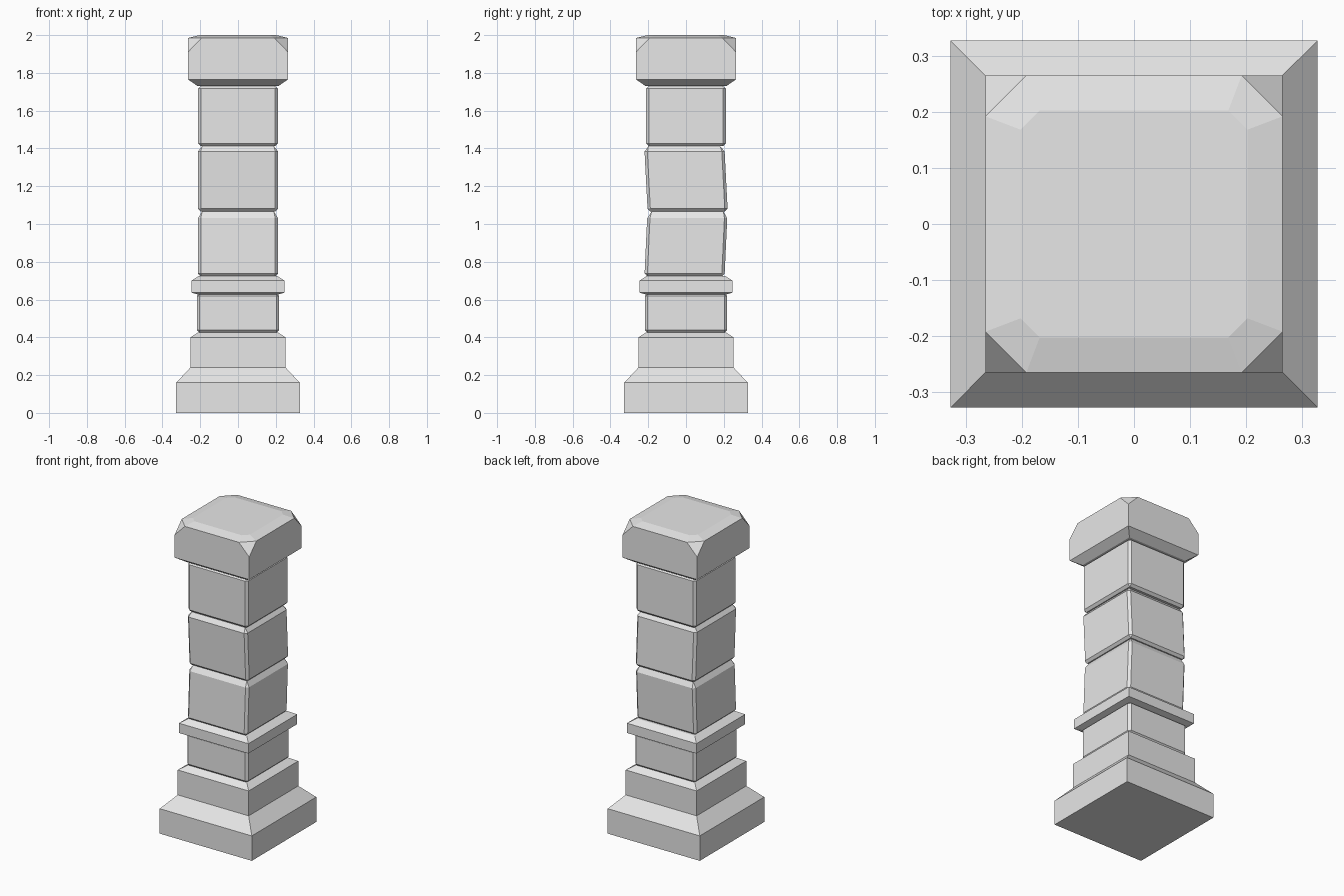
import bpy
import bmesh

default = bpy.data.objects.get("Cube")
if default:
    bpy.data.objects.remove(default, do_unlink=True)

stone = bpy.data.materials.new("pale_stone")
stone.use_nodes = True
stone.diffuse_color = (0.8, 0.8, 0.8, 1)
stone.node_tree.nodes["Principled BSDF"].inputs["Base Color"].default_value = (0.8, 0.8, 0.8, 1)


def finish(name, bm):
    bmesh.ops.recalc_face_normals(bm, faces=bm.faces)
    mesh = bpy.data.meshes.new(name)
    bm.to_mesh(mesh)
    bm.free()
    mesh.materials.append(stone)
    obj = bpy.data.objects.new(name, mesh)
    bpy.context.collection.objects.link(obj)
    return obj


def square_stack(name, profile):
    """Loft square sections given as (half width, height)."""
    bm = bmesh.new()
    rings = [[bm.verts.new((sx * h, sy * h, z))
              for sx, sy in ((-1, -1), (1, -1), (1, 1), (-1, 1))]
             for h, z in profile]
    for low, high in zip(rings, rings[1:]):
        for i in range(4):
            j = (i + 1) % 4
            bm.faces.new((low[i], low[j], high[j], high[i]))
    bm.faces.new(rings[0][::-1])
    bm.faces.new(rings[-1])
    return finish(name, bm)


def faceted_block(name, corner, lean=0):
    """Hull of one corner's points, mirrored into all four corners."""
    bm = bmesh.new()
    z0, z1 = corner[0][2], corner[-1][2]
    points = {(sx * p, sy * q, z) for x, y, z in corner
              for p, q in ((x, y), (y, x)) for sx in (-1, 1) for sy in (-1, 1)}
    for x, y, z in sorted(points):
        bm.verts.new((x, y + lean * ((z - z0) / (z1 - z0) - 0.5), z))
    bmesh.ops.convex_hull(bm, input=bm.verts)
    bmesh.ops.dissolve_limit(bm, angle_limit=0.01, verts=bm.verts, edges=bm.edges)
    return finish(name, bm)


def shaft_block(name, half, z0, z1, top_bevel, lean=0):
    c = 0.015
    corner = [(half - c, half - c, z0),
              (half, half - c, z0 + c),
              (half, half - c, z1 - top_bevel),
              (half - 0.022, half - 0.022, z1)]
    return faceted_block(name, corner, lean)


# Stepped foot
square_stack("plinth", [(0.327, 0), (0.327, 0.16), (0.252, 0.24),
                        (0.252, 0.40), (0.212, 0.425)])

# Stacked shaft stones, two of them leaning
shaft_block("lower_block", 0.218, 0.423, 0.637, 0.018)
square_stack("collar", [(0.207, 0.625), (0.247, 0.637), (0.247, 0.70), (0.207, 0.725)])
shaft_block("shaft_block_1", 0.212, 0.723, 1.066, 0.035, 0.016)
shaft_block("shaft_block_2", 0.212, 1.066, 1.412, 0.028, -0.018)
shaft_block("shaft_block_3", 0.212, 1.412, 1.735, 0.018)

# Cap with clipped upper corners
faceted_block("cap", [(0.213, 0.213, 1.73), (0.265, 0.265, 1.765),
                      (0.265, 0.265, 1.91), (0.265, 0.192, 1.985),
                      (0.202, 0.168, 2.0)])
